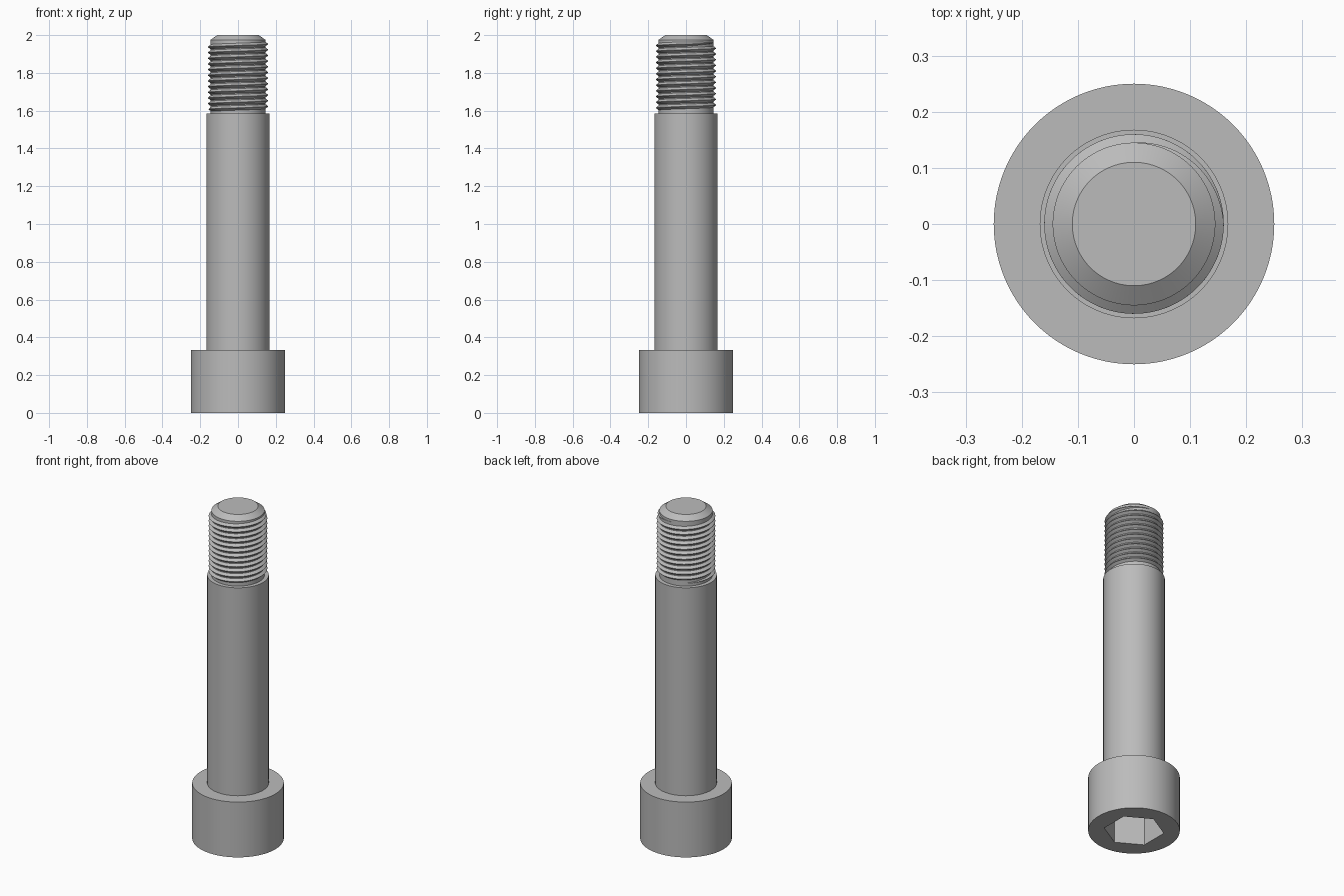
import bpy, bmesh, math
from math import cos, sin, pi, radians

if "Cube" in bpy.data.objects:
    bpy.data.objects.remove(bpy.data.objects["Cube"], do_unlink=True)

STEEL = (0.5, 0.5, 0.5, 1.0)
SEGMENTS = 96
steel = bpy.data.materials.new("steel_grey")
steel.use_nodes = True
steel.diffuse_color = STEEL
steel.node_tree.nodes["Principled BSDF"].inputs["Base Color"].default_value = STEEL


def finish(name, bm):
    """Turn a bmesh into a named, shaded object."""
    bmesh.ops.recalc_face_normals(bm, faces=bm.faces)
    mesh = bpy.data.meshes.new(name)
    bm.to_mesh(mesh)
    bm.free()
    mesh.materials.append(steel)
    obj = bpy.data.objects.new(name, mesh)
    bpy.context.collection.objects.link(obj)
    return obj


def activate(obj):
    bpy.ops.object.select_all(action="DESELECT")
    obj.select_set(True)
    bpy.context.view_layer.objects.active = obj


def smooth(obj):
    activate(obj)
    bpy.ops.object.shade_smooth_by_angle(angle=radians(25))


def turned(name, profile, sides=SEGMENTS, start=0.0):
    """Closed turned solid from (radius, height) points, bottom to top."""
    bm = bmesh.new()
    rings = [[bm.verts.new((r * cos(start + 2 * pi * i / sides),
                            r * sin(start + 2 * pi * i / sides), z))
              for i in range(sides)] for r, z in profile]
    for low, high in zip(rings, rings[1:]):
        for i in range(sides):
            j = (i + 1) % sides
            bm.faces.new((low[i], low[j], high[j], high[i]))
    bm.faces.new(rings[0][::-1])
    bm.faces.new(rings[-1])
    return finish(name, bm)


def helix_thread(name, root, crest, bottom, top, pitch):
    """Right-handed V ridge that fades into the core at both ends."""
    bm = bmesh.new()
    turns = (top - bottom) / pitch
    steps = int(turns * SEGMENTS)
    half = pitch * 0.46
    previous = None
    for k in range(steps + 1):
        down = turns * k / steps
        angle = pi / 2 - 2 * pi * down
        z = top - pitch * down
        grow = max(0.02, min(1, down * 4, (turns - down) * 4))
        section = []
        for r, dz in ((root - 0.002, -half * grow),
                      (root + (crest - root) * grow, -0.05 * half),
                      (root + (crest - root) * grow, 0.05 * half),
                      (root - 0.002, half * grow)):
            section.append(bm.verts.new((r * cos(angle), r * sin(angle), z + dz)))
        if previous:
            for i in range(4):
                j = (i + 1) % 4
                bm.faces.new((previous[i], previous[j], section[j], section[i]))
        else:
            bm.faces.new(section)
        previous = section
    bm.faces.new(previous[::-1])
    return finish(name, bm)


# Head with a hexagonal socket sunk into its underside
head = turned("socket_head", [(0.25, 0), (0.25, 0.333)])
cutter = turned("socket_cutter", [(0.165, -0.1), (0.165, 0.2)], 6, pi / 2)
cutter.hide_render = True
cut = head.modifiers.new("socket", "BOOLEAN")
cut.operation = "DIFFERENCE"
cut.solver = "EXACT"
cut.object = cutter
activate(head)
bpy.ops.object.modifier_apply(modifier=cut.name)
bpy.data.objects.remove(cutter, do_unlink=True)
smooth(head)

# Plain shoulder
smooth(turned("shoulder", [(0.168, 0.333), (0.168, 1.585)]))

# Threaded end: chamfered core and helical ridge
smooth(turned("thread_core", [(0.145, 1.585), (0.145, 1.975), (0.11, 2.0)]))
smooth(helix_thread("thread_ridge", 0.145, 0.16, 1.602, 1.96, 0.03))
